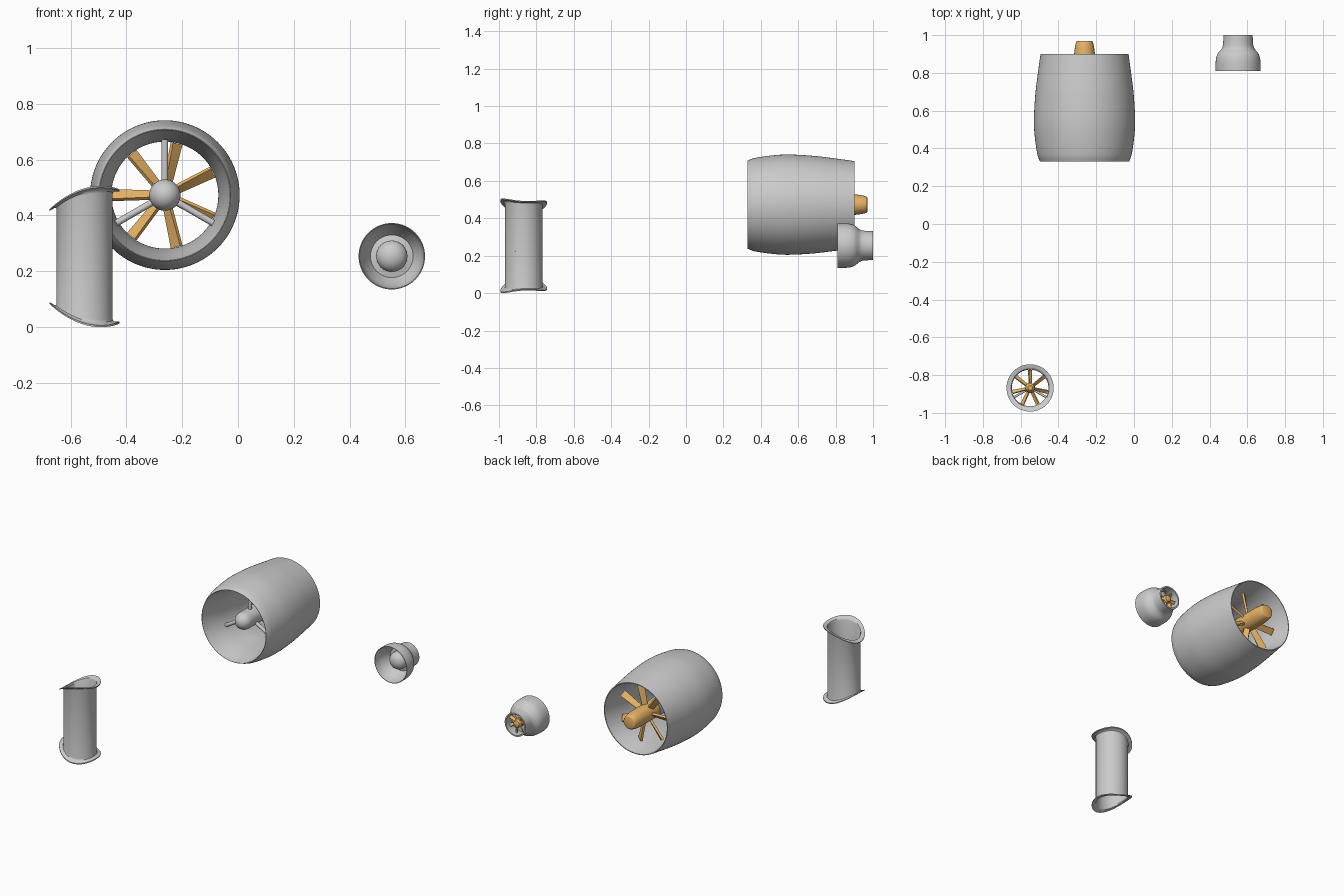
import bpy, bmesh
from math import cos, sin, pi, radians
from mathutils import Matrix, Vector

if "Cube" in bpy.data.objects:
    bpy.data.objects.remove(bpy.data.objects["Cube"])

orange = bpy.data.materials.new("bronze_orange")
orange.diffuse_color = (0.8, 0.45, 0.13, 1)
orange.use_nodes = True
orange.node_tree.nodes["Principled BSDF"].inputs["Base Color"].default_value = orange.diffuse_color

# local +z becomes world +y for the horizontal units
ALONG_Y = Matrix.Rotation(radians(-90), 4, 'X')


def finish(name, bm, matrix, mat=None):
    bmesh.ops.recalc_face_normals(bm, faces=bm.faces)
    me = bpy.data.meshes.new(name)
    bm.to_mesh(me)
    bm.free()
    me.shade_smooth()
    me.set_sharp_from_angle(angle=radians(35))
    ob = bpy.data.objects.new(name, me)
    ob.matrix_world = matrix
    bpy.context.collection.objects.link(ob)
    if mat:
        me.materials.append(mat)
    return ob


def lathe(bm, profile, closed, n=64):
    """Spin (radius, height) points round local z; open profiles get end caps."""
    rings = [[bm.verts.new((r * cos(2 * pi * i / n), r * sin(2 * pi * i / n), h))
              for i in range(n)] for r, h in profile]
    pairs = list(zip(rings, rings[1:]))
    if closed:
        pairs.append((rings[-1], rings[0]))
    else:
        bm.faces.new(rings[0])
        bm.faces.new(rings[-1])
    for a, b in pairs:
        for i in range(n):
            j = (i + 1) % n
            bm.faces.new((a[i], a[j], b[j], b[i]))


def smooth_curve(pts, steps=5):
    """Catmull-Rom resampling of a short profile."""
    p = [Vector(q) for q in pts]
    p = [2 * p[0] - p[1]] + p + [2 * p[-1] - p[-2]]
    out = []
    for a, b, c, d in zip(p, p[1:], p[2:], p[3:]):
        for k in range(steps):
            t = k / steps
            out.append(0.5 * (2 * b + (c - a) * t + (2 * a - 5 * b + 4 * c - d) * t * t
                              + (3 * b - a - 3 * c + d) * t ** 3))
    return [tuple(v) for v in out] + [tuple(pts[-1])]


def dome(r, start, depth, end):
    """Hub profile: rounded nose from start, straight body to end."""
    return [(r * sin(a), start + depth * (1 - cos(a)))
            for a in [0.03 + k * (pi / 2 - 0.03) / 10 for k in range(11)]] + [(r, end)]


def blades(bm, n, first, r0, r1, w0, w1, thick, height, pitch):
    """Ring of pitched blades, widening from root to tip."""
    for i in range(n):
        rot = Matrix.Rotation(first + 2 * pi * i / n, 4, 'Z')
        secs = []
        for k in range(5):
            t = k / 4
            w, ang = w0 + (w1 - w0) * t, pitch + 0.15 * (0.5 - t)
            secs.append([bm.verts.new(rot @ Vector((
                r0 + (r1 - r0) * t, a * cos(ang) - b * sin(ang),
                height + a * sin(ang) + b * cos(ang))))
                for a, b in ((-w / 2, -thick / 2), (w / 2, -thick / 2),
                             (w / 2, thick / 2), (-w / 2, thick / 2))])
        for s, e in zip(secs, secs[1:]):
            for q in range(4):
                bm.faces.new((s[q], s[(q + 1) % 4], e[(q + 1) % 4], e[q]))
        bm.faces.new(secs[0])
        bm.faces.new(secs[-1])


def struts(bm, angles, r_out, radius, height):
    for a in angles:
        m = (Matrix.Rotation(radians(a), 4, 'Z') @ Matrix.Translation((r_out / 2, 0, height))
             @ Matrix.Rotation(pi / 2, 4, 'Y'))
        bmesh.ops.create_cone(bm, cap_ends=True, segments=16, radius1=radius,
                              radius2=radius, depth=r_out, matrix=m)


# Large ducted thruster
main = Matrix.Translation((-0.262, 0, 0.473)) @ ALONG_Y
bm = bmesh.new()
outer = smooth_curve([(0.236, 0.33), (0.25, 0.37), (0.263, 0.46), (0.268, 0.55),
                      (0.261, 0.68), (0.248, 0.79), (0.233, 0.9)])
inner = smooth_curve([(0.228, 0.9), (0.205, 0.78), (0.193, 0.66), (0.193, 0.58),
                      (0.205, 0.46), (0.234, 0.33)])
lathe(bm, outer + inner, True, 96)
finish("main_duct", bm, main)

bm = bmesh.new()
lathe(bm, dome(0.056, 0.38, 0.06, 0.72), False, 40)
struts(bm, (-90, 30, 150), 0.2, 0.012, 0.5)
finish("main_hub_and_struts", bm, main)

bm = bmesh.new()
lathe(bm, [(0.055, 0.722), (0.055, 0.9)]
      + smooth_curve([(0.055, 0.9), (0.05, 0.94), (0.043, 0.965), (0.036, 0.97)])[1:], False, 40)
blades(bm, 7, pi, 0.04, 0.19, 0.034, 0.044, 0.014, 0.79, radians(42))
finish("main_rotor", bm, main, orange)

# Small jet unit
jet = Matrix.Translation((0.551, 0, 0.254)) @ ALONG_Y
bm = bmesh.new()
outer = smooth_curve([(0.119, 0.81), (0.118, 0.865), (0.109, 0.9), (0.087, 0.928),
                      (0.08, 0.95), (0.077, 1.0)])
inner = smooth_curve([(0.068, 1.0), (0.068, 0.95), (0.074, 0.92), (0.09, 0.89),
                      (0.108, 0.85), (0.116, 0.81)])
lathe(bm, outer + inner, True)
finish("jet_housing", bm, jet)

bm = bmesh.new()
lathe(bm, dome(0.056, 0.845, 0.045, 0.91) + [(0.078, 0.915), (0.078, 0.935)], False, 40)
finish("jet_core", bm, jet)

bm = bmesh.new()
lathe(bm, [(0.026, 0.936), (0.026, 0.975), (0.021, 0.988), (0.012, 0.993)], False, 32)
blades(bm, 7, pi, 0.018, 0.067, 0.017, 0.022, 0.006, 0.965, radians(42))
finish("jet_rotor", bm, jet, orange)

# Vertical tunnel unit: end flanges follow a curved hull surface
tunnel = Matrix.Translation((-0.55, -0.868, 0.253))
bm = bmesh.new()
top_out = [(0.1, 0.9), (0.102, 0.935), (0.109, 0.96), (0.125, 0.975)]
top_in = [(0.125, 1.0), (0.11, 0.985), (0.101, 0.96), (0.097, 0.92)]


def flip(pts):
    return [(r, -h) for r, h in reversed(pts)]


lathe(bm, flip(top_out) + top_out + top_in + flip(top_in), True)
for v in bm.verts:
    v.co.z *= 0.2476 - 2.2 * (v.co.x - 0.065) ** 2 - 0.05 * v.co.y
finish("tunnel_tube", bm, tunnel)

bm = bmesh.new()
lathe(bm, dome(0.026, -0.075, 0.03, 0.02), False, 32)
struts(bm, (90, -30, 210), 0.1, 0.006, -0.03)
finish("tunnel_hub_and_struts", bm, tunnel)

bm = bmesh.new()
lathe(bm, [(0.026, 0.021), (0.026, 0.07), (0.022, 0.09), (0.012, 0.1)], False, 32)
blades(bm, 7, pi / 2, 0.018, 0.095, 0.017, 0.022, 0.007, 0.05, radians(42))
finish("tunnel_rotor", bm, tunnel, orange)
